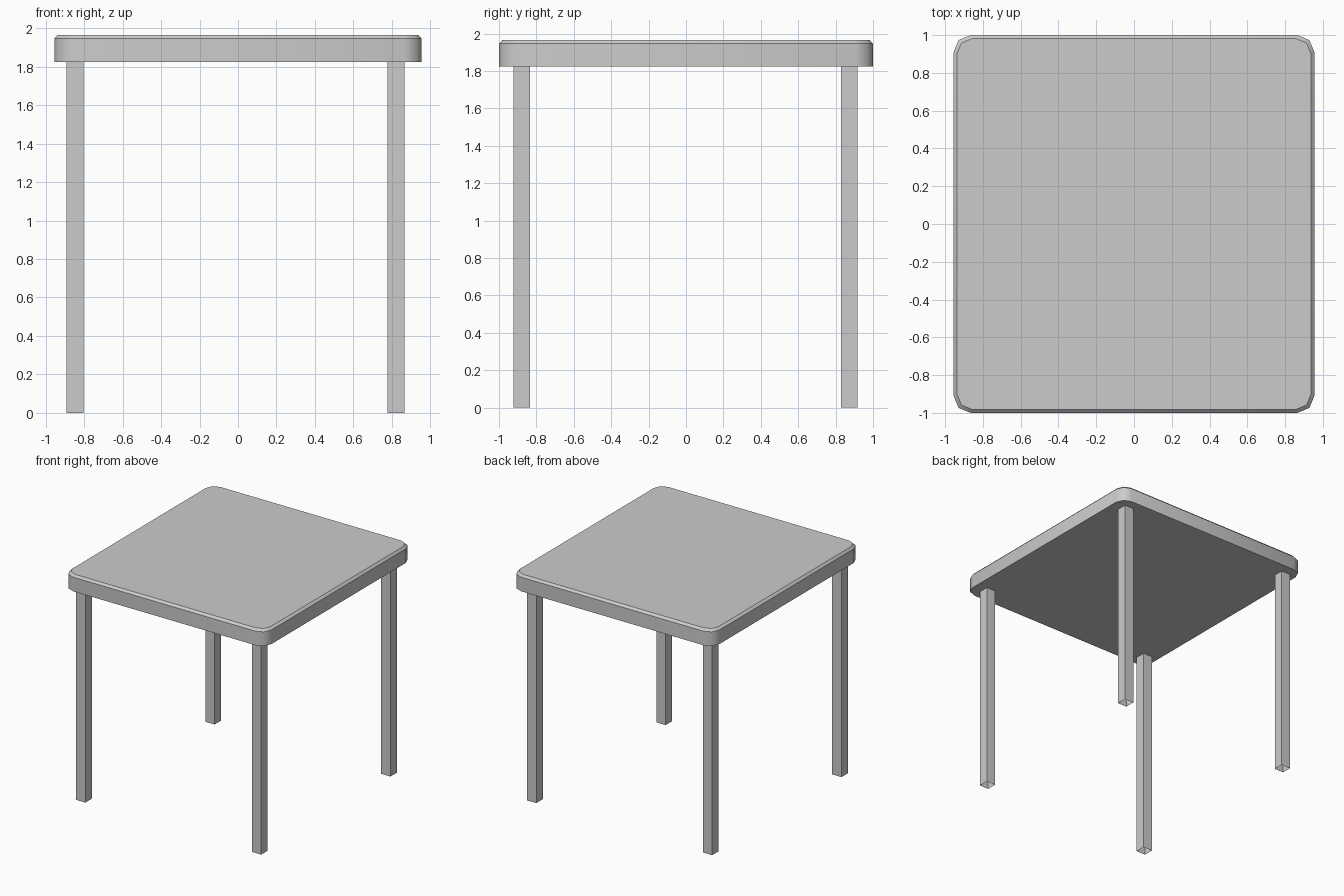
import bpy
import bmesh
from math import cos, sin, pi

if "Cube" in bpy.data.objects:
    bpy.data.objects.remove(bpy.data.objects["Cube"], do_unlink=True)

grey = bpy.data.materials.new("plain grey")
grey.use_nodes = True
colour = (0.6, 0.6, 0.6, 1)
grey.diffuse_color = colour
grey.node_tree.nodes["Principled BSDF"].inputs["Base Color"].default_value = colour


def add_object(name, bm):
    mesh = bpy.data.meshes.new(name)
    bmesh.ops.recalc_face_normals(bm, faces=bm.faces)
    bm.to_mesh(mesh)
    bm.free()
    mesh.materials.append(grey)
    obj = bpy.data.objects.new(name, mesh)
    bpy.context.collection.objects.link(obj)
    return obj


def rounded_ring(bm, half_x, half_y, radius, z, segments=2):
    """Ring of vertices around a rectangle with rounded corners."""
    ring = []
    for corner, (sx, sy) in enumerate([(1, 1), (-1, 1), (-1, -1), (1, -1)]):
        for i in range(segments + 1):
            a = (corner + i / segments) * pi / 2
            ring.append(bm.verts.new((sx * (half_x - radius) + radius * cos(a),
                                      sy * (half_y - radius) + radius * sin(a), z)))
    return ring


# Tabletop: rounded slab with a narrow bevel around the upper rim
HALF_X, HALF_Y, RADIUS, INSET = 0.955, 1.0, 0.09, 0.018
bm = bmesh.new()
rings = [rounded_ring(bm, HALF_X - d, HALF_Y - d, RADIUS - d / 2, z)
         for d, z in [(0, 1.825), (0, 1.946), (INSET, 1.965)]]
for lower, upper in zip(rings, rings[1:]):
    for i in range(len(lower)):
        j = (i + 1) % len(lower)
        bm.faces.new((lower[i], lower[j], upper[j], upper[i]))
bm.faces.new(rings[0])
bm.faces.new(rings[-1])
# Smooth round the sides, sharp along the rims
for face in bm.faces:
    face.smooth = len(face.verts) == 4
for edge in bm.edges:
    a, b = edge.verts
    edge.smooth = abs(a.co.z - b.co.z) > 0.001
add_object("tabletop", bm)

# Legs: square tubes with open ends
LEG, HEIGHT = 0.088, 1.825
for side, x in (("right", -0.847), ("left", 0.822)):
    for end, y in (("front", -0.879), ("back", 0.874)):
        bm = bmesh.new()
        bmesh.ops.create_cube(bm, size=1)
        bmesh.ops.scale(bm, vec=(LEG, LEG, HEIGHT), verts=bm.verts)
        bmesh.ops.translate(bm, vec=(x, y, HEIGHT / 2), verts=bm.verts)
        bm.normal_update()
        caps = [f for f in bm.faces if abs(f.normal.z) > 0.5]
        bmesh.ops.delete(bm, geom=caps, context="FACES_ONLY")
        add_object(f"{end}_{side}_leg", bm)
